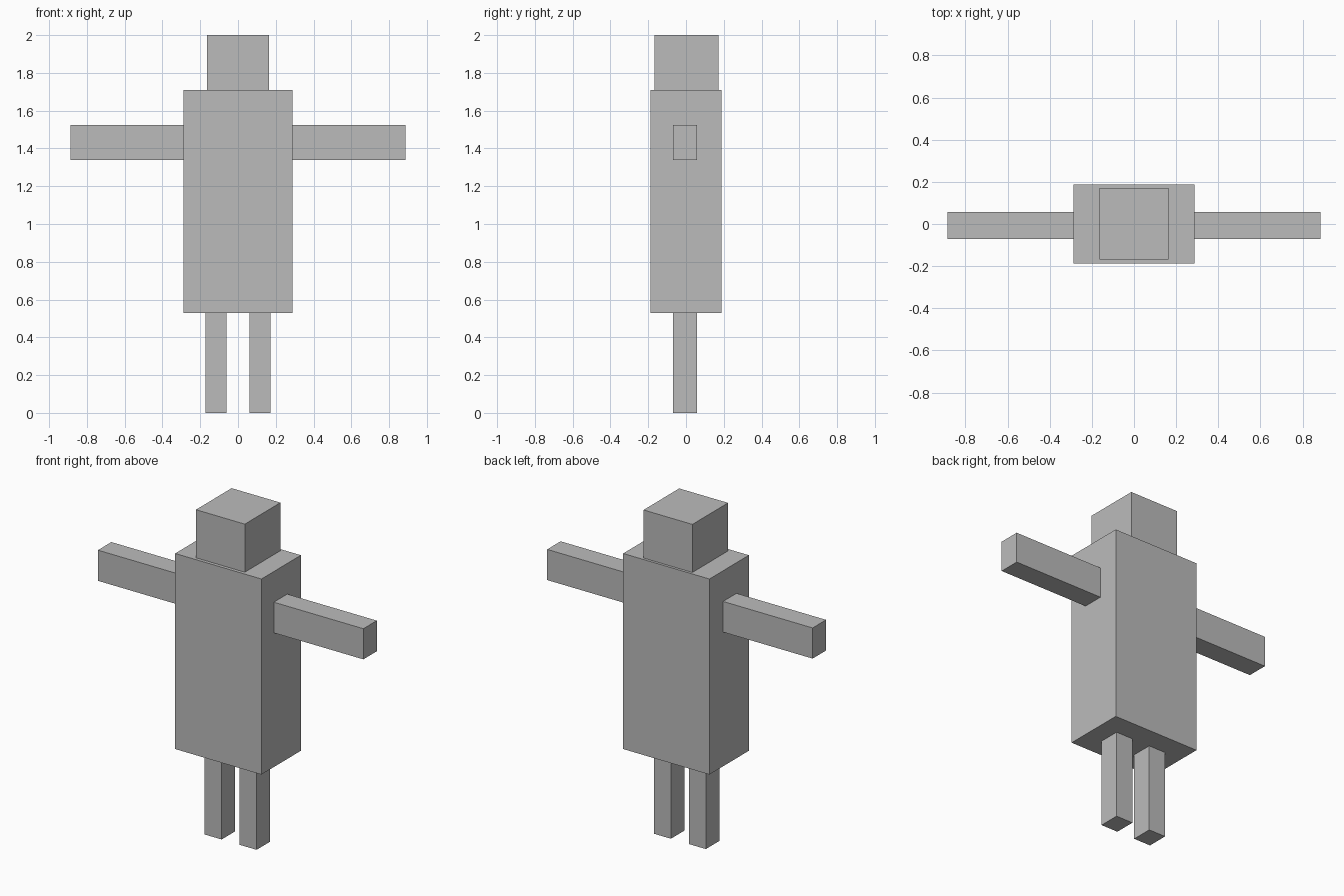
import bpy

if "Cube" in bpy.data.objects:
    bpy.data.objects.remove(bpy.data.objects["Cube"])

grey = bpy.data.materials.new("plain_grey")
grey.diffuse_color = (0.5, 0.5, 0.5, 1)
grey.use_nodes = True
grey.node_tree.nodes["Principled BSDF"].inputs["Base Color"].default_value = grey.diffuse_color


def box(name, x, y, z):
    """Box spanning the given (low, high) ranges."""
    spans = (x, y, z)
    bpy.ops.mesh.primitive_cube_add(size=1, location=[(a + b) / 2 for a, b in spans])
    obj = bpy.context.object
    obj.name = name
    obj.scale = [b - a for a, b in spans]
    bpy.ops.object.transform_apply(location=False, rotation=False, scale=True)
    obj.data.materials.append(grey)
    return obj


# Torso and head
box("torso", (-0.288, 0.288), (-0.188, 0.188), (0.53, 1.71))
box("head", (-0.163, 0.163), (-0.168, 0.172), (1.71, 2.0))

# Arms and legs, one pair per side
limb_y = (-0.07, 0.058)
for side, s in (("left", -1), ("right", 1)):
    box(side + "_arm", sorted((s * 0.288, s * 0.886)), limb_y, (1.34, 1.525))
    box(side + "_leg", sorted((s * 0.06, s * 0.173)), limb_y, (0.0, 0.53))
